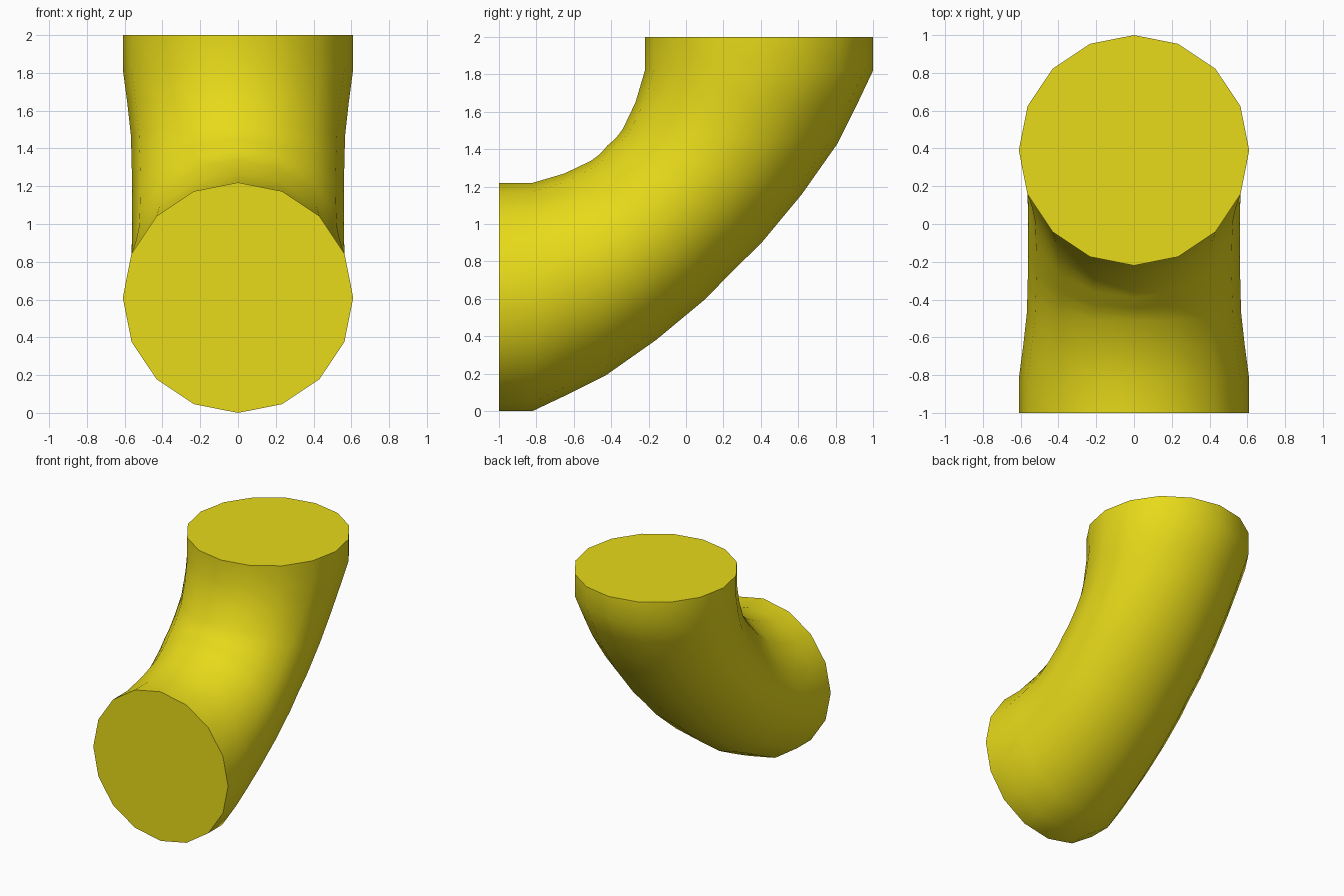
import bpy, bmesh, math

if "Cube" in bpy.data.objects:
    bpy.data.objects.remove(bpy.data.objects["Cube"])

SIDES = 16

# Half of the elbow in the y-z plane: (outer edge, inner edge, half width)
half = [
    ((-1.00, 0.00), (-1.00, 1.22), 0.61),
    ((-0.82, 0.00), (-0.82, 1.22), 0.61),
    ((-0.63, 0.09), (-0.65, 1.27), 0.586),
    ((-0.43, 0.19), (-0.51, 1.337), 0.567),
    ((-0.16, 0.38), (-0.475, 1.362), 0.563),
    ((0.105, 0.60), (-0.445, 1.39), 0.56),
    ((0.25, 0.75), (-0.42, 1.42), 0.56),
]


def flip(p):
    return (1 - p[1], 1 - p[0])


# The other half mirrors across the diagonal
sections = half + [(flip(o), flip(i), w) for o, i, w in reversed(half[:-1])]

# Loft rings through the sections
bm = bmesh.new()
rings = []
for (oy, oz), (iy, iz), w in sections:
    ring = []
    for k in range(SIDES):
        a = 2 * math.pi * k / SIDES
        t = (1 + math.cos(a)) / 2
        ring.append(bm.verts.new((w * math.sin(a), iy + (oy - iy) * t, iz + (oz - iz) * t)))
    rings.append(ring)
for r0, r1 in zip(rings, rings[1:]):
    for k in range(SIDES):
        n = (k + 1) % SIDES
        bm.faces.new((r0[k], r0[n], r1[n], r1[k]))

# Flat end caps
bm.faces.new(rings[0])
bm.faces.new(rings[-1])
bmesh.ops.recalc_face_normals(bm, faces=bm.faces)

mesh = bpy.data.meshes.new("pipe_elbow")
bm.to_mesh(mesh)
bm.free()
elbow = bpy.data.objects.new("pipe_elbow", mesh)
bpy.context.collection.objects.link(elbow)

yellow = bpy.data.materials.new("yellow")
yellow.diffuse_color = (0.8, 0.7, 0.01, 1)
yellow.use_nodes = True
yellow.node_tree.nodes["Principled BSDF"].inputs["Base Color"].default_value = yellow.diffuse_color
mesh.materials.append(yellow)

bpy.context.view_layer.objects.active = elbow
elbow.select_set(True)
bpy.ops.object.shade_smooth_by_angle(angle=math.radians(50))
